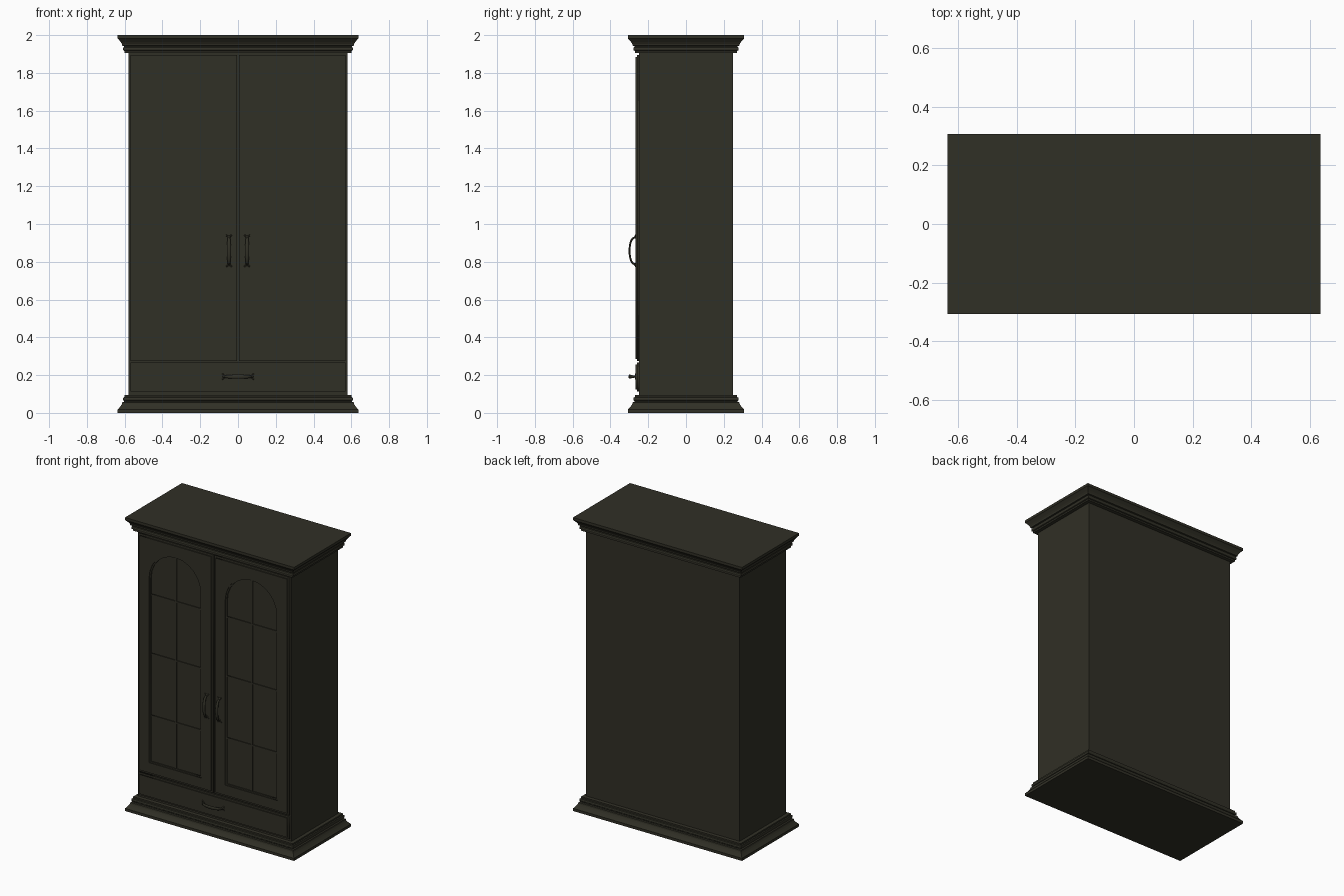
import bpy, bmesh, math
from mathutils import Vector

if "Cube" in bpy.data.objects:
    bpy.data.objects.remove(bpy.data.objects["Cube"])

HX, HY = 0.579, 0.249          # half width and depth of the carcass
paint = bpy.data.materials.new("dark olive paint")
paint.diffuse_color = (0.030, 0.029, 0.019, 1)
paint.use_nodes = True
paint.node_tree.nodes["Principled BSDF"].inputs["Base Color"].default_value = paint.diffuse_color


def finish(name, bm, smooth=False):
    bmesh.ops.recalc_face_normals(bm, faces=bm.faces)
    me = bpy.data.meshes.new(name)
    bm.to_mesh(me)
    bm.free()
    me.materials.append(paint)
    ob = bpy.data.objects.new(name, me)
    bpy.context.collection.objects.link(ob)
    if smooth:
        for p in me.polygons:
            p.use_smooth = True
    return ob


def rect_loft(name, profile):
    """Stack rectangles: profile is (overhang, z) pairs, capped at both ends."""
    bm = bmesh.new()
    rings = []
    for d, z in profile:
        x, y = HX + d, HY + d
        rings.append([bm.verts.new(c) for c in
                      ((-x, -y, z), (x, -y, z), (x, y, z), (-x, y, z))])
    for a, b in zip(rings, rings[1:]):
        for i in range(4):
            j = (i + 1) % 4
            bm.faces.new((a[i], a[j], b[j], b[i]))
    bm.faces.new(rings[0])
    bm.faces.new(rings[-1])
    return finish(name, bm)


def plate(name, loops, y_back, y_front):
    """Flat plate in the xz plane; loops after the first cut holes."""
    cu = bpy.data.curves.new(name, 'CURVE')
    cu.dimensions = '2D'
    cu.fill_mode = 'BOTH'
    cu.extrude = (y_back - y_front) / 2
    for pts in loops:
        sp = cu.splines.new('POLY')
        sp.points.add(len(pts) - 1)
        for p, (x, z) in zip(sp.points, pts):
            p.co = (x, z, 0, 1)
        sp.use_cyclic_u = True
    tmp = bpy.data.objects.new(name + "_outline", cu)
    bpy.context.collection.objects.link(tmp)
    dg = bpy.context.evaluated_depsgraph_get()
    me = bpy.data.meshes.new_from_object(tmp.evaluated_get(dg))
    bm = bmesh.new()
    bm.from_mesh(me)
    bpy.data.objects.remove(tmp)
    bpy.data.meshes.remove(me)
    mid = (y_back + y_front) / 2
    for v in bm.verts:
        x, z, e = v.co
        v.co = (x, mid - e, z)
    bmesh.ops.remove_doubles(bm, verts=bm.verts, dist=1e-5)
    return finish(name, bm)


def rect(x0, x1, z0, z1):
    return [(x0, z0), (x1, z0), (x1, z1), (x0, z1)]


def arch(cx, r, z0, spring, n=12):
    pts = [(cx - r, z0), (cx + r, z0)]
    return pts + [(cx + r * math.cos(math.pi * i / n),
                   spring + r * math.sin(math.pi * i / n)) for i in range(n + 1)]


def handle(name, x, z, vertical):
    """Bowed flat grip with a small three-lobed foot at each end."""
    y0 = -0.264
    U, W = Vector((0, 0, 1)), Vector((1, 0, 0))
    if not vertical:
        U, W = W, U
    base, out = Vector((x, y0, z)), Vector((0, -1, 0))
    bm = bmesh.new()
    n, sides = 16, 10
    path = [(-0.071 * math.cos(math.pi * i / n),
             0.035 * max(math.sin(math.pi * i / n), 0) ** 0.7) for i in range(n + 1)]
    rings = []
    for i, (u, o) in enumerate(path):
        a, b = path[max(i - 1, 0)], path[min(i + 1, n)]
        nrm = (U * -(b[1] - a[1]) + out * (b[0] - a[0])).normalized()
        wide = 0.005 + 0.006 * math.sin(math.pi * i / n)
        rings.append([bm.verts.new(base + U * u + out * o
                      + nrm * 0.005 * math.cos(2 * math.pi * k / sides)
                      + W * wide * math.sin(2 * math.pi * k / sides))
                      for k in range(sides)])
    for a, b in zip(rings, rings[1:]):
        for k in range(sides):
            j = (k + 1) % sides
            bm.faces.new((a[k], a[j], b[j], b[k]))
    bm.faces.new(rings[0])
    bm.faces.new(rings[-1])
    for s in (-1, 1):
        for u, w, r in ((0.073, 0, 0.009), (0.081, 0.012, 0.005), (0.081, -0.012, 0.005)):
            res = bmesh.ops.create_uvsphere(bm, u_segments=10, v_segments=6, radius=r)
            bmesh.ops.translate(bm, verts=res["verts"],
                                vec=base + U * s * u + W * w + out * 0.002)
    return finish(name, bm, True)


# Carcass
rect_loft("cabinet_body", [(0, 0.09), (0, 1.92)])

# Plinth and cornice share one moulding, mirrored in height
moulding = [(0.058, 0), (0.058, 0.018), (0.052, 0.024), (0.042, 0.036), (0.036, 0.046),
            (0.034, 0.056), (0.024, 0.058), (0.024, 0.062), (0.028, 0.065), (0.030, 0.073),
            (0.028, 0.081), (0.022, 0.084), (0.022, 0.094), (0.0, 0.096)]
rect_loft("plinth", moulding)
rect_loft("cornice", [(d, 2 - z) for d, z in moulding])

# Doors, mirrored about the centre
for side, s in (("left", -1), ("right", 1)):
    cx, r, spring = s * 0.287, 0.197, 1.613

    def span(a, b, z0, z1):
        return rect(min(s * a, s * b), max(s * a, s * b), z0, z1)

    opening = arch(cx, r, 0.355, spring)
    inner = arch(cx, r - 0.009, 0.364, spring)
    plate(side + "_door_lip", [span(0.005, 0.568, 0.274, 1.896), opening], -0.245, -0.260)
    plate(side + "_door_frame", [span(0.016, 0.557, 0.286, 1.883), opening], -0.255, -0.267)
    plate(side + "_window_trim", [arch(cx, r + 0.001, 0.354, spring), inner], -0.245, -0.262)
    plate(side + "_glass", [arch(cx, r, 0.355, spring)], -0.245, -0.255)
    # Glazing bars
    plate(side + "_upright_bar", [rect(cx - 0.005, cx + 0.005, 0.358, 1.806)], -0.25, -0.261)
    for i, z in enumerate((0.675, 1.097, 1.5)):
        plate(f"{side}_cross_bar_{i + 1}",
              [rect(cx - r + 0.003, cx + r - 0.003, z - 0.005, z + 0.005)], -0.25, -0.2605)
    handle(side + "_door_handle", s * 0.048, 0.858, True)

# Drawer
plate("drawer_lip", [rect(-0.568, 0.568, 0.112, 0.267)], -0.245, -0.260)
plate("drawer_front", [rect(-0.557, 0.557, 0.123, 0.255)], -0.255, -0.267)
handle("drawer_handle", 0, 0.192, False)
